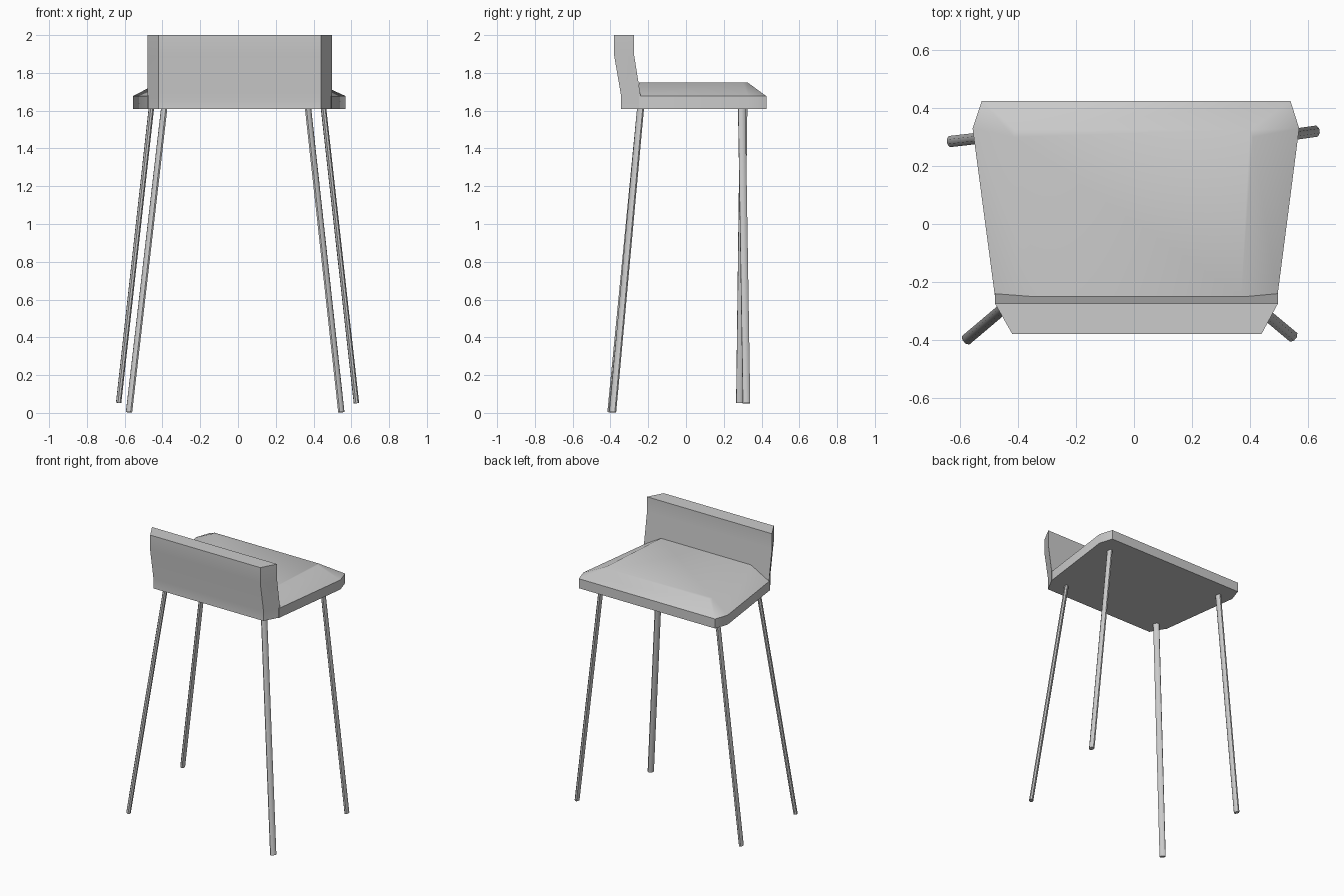
import bpy, bmesh, math
from mathutils import Vector, Matrix

if "Cube" in bpy.data.objects:
    bpy.data.objects.remove(bpy.data.objects["Cube"])


def finish(name, bm, angle):
    bmesh.ops.recalc_face_normals(bm, faces=bm.faces)
    me = bpy.data.meshes.new(name)
    bm.to_mesh(me)
    bm.free()
    ob = bpy.data.objects.new(name, me)
    bpy.context.collection.objects.link(ob)
    bpy.ops.object.select_all(action='DESELECT')
    ob.select_set(True)
    bpy.context.view_layer.objects.active = ob
    bpy.ops.object.shade_smooth_by_angle(angle=math.radians(angle))
    return ob


def loft(name, rings, angle):
    # closed solid through rings of equal point count
    bm = bmesh.new()
    loops = [[bm.verts.new(p) for p in r] for r in rings]
    n = len(loops[0])
    for a, b in zip(loops, loops[1:]):
        for i in range(n):
            j = (i + 1) % n
            bm.faces.new((a[i], a[j], b[j], b[i]))
    bm.faces.new(loops[0][::-1])
    bm.faces.new(loops[-1])
    return finish(name, bm, angle)


# seat: tapered slab with clipped rear corners and a raised flat crown
outer = [(-0.48, -0.25), (0.495, -0.25), (0.57, 0.33), (0.54, 0.425),
         (-0.525, 0.425), (-0.557, 0.33)]
crown = [(-0.33, -0.25), (0.37, -0.25), (0.41, 0.30), (0.40, 0.325),
         (-0.41, 0.325), (-0.415, 0.30)]
loft("seat", [[(x, y, 1.61) for x, y in outer],
              [(x, y, 1.677) for x, y in outer],
              [(x, y, 1.75) for x, y in crown]], 42)

# backrest: leaning panel with bevelled outer corners (z, outer y, inner y)
levels = [(1.61, -0.345, -0.24), (1.675, -0.343, -0.24),
          (1.89, -0.38, -0.274), (2.0, -0.38, -0.274)]
loft("backrest", [[(-0.42, yo, z), (0.44, yo, z), (0.497, yi, z), (-0.48, yi, z)]
                  for z, yo, yi in levels], 25)


# legs: slim splayed rods with a flattened eight-sided section
def leg(name, top, foot):
    top, foot = Vector(top), Vector(foot)
    axis = (top - foot).normalized()
    wide = axis.cross(Vector((0, 0, 1))).normalized()
    thin = wide.cross(axis)
    ring = [wide * 0.021 * math.cos(math.tau * (i + 0.5) / 8)
            + thin * 0.0145 * math.sin(math.tau * (i + 0.5) / 8) for i in range(8)]
    loft(name, [[foot + r for r in ring], [top + r for r in ring]], 50)


leg("front_leg_left", (-0.39, -0.24, 1.62), (-0.577, -0.398, 0.004))
leg("front_leg_right", (0.37, -0.24, 1.62), (0.547, -0.388, 0.004))
leg("rear_leg_left", (-0.458, 0.305, 1.62), (-0.632, 0.285, 0.053))
leg("rear_leg_right", (0.452, 0.295, 1.62), (0.627, 0.32, 0.051))
